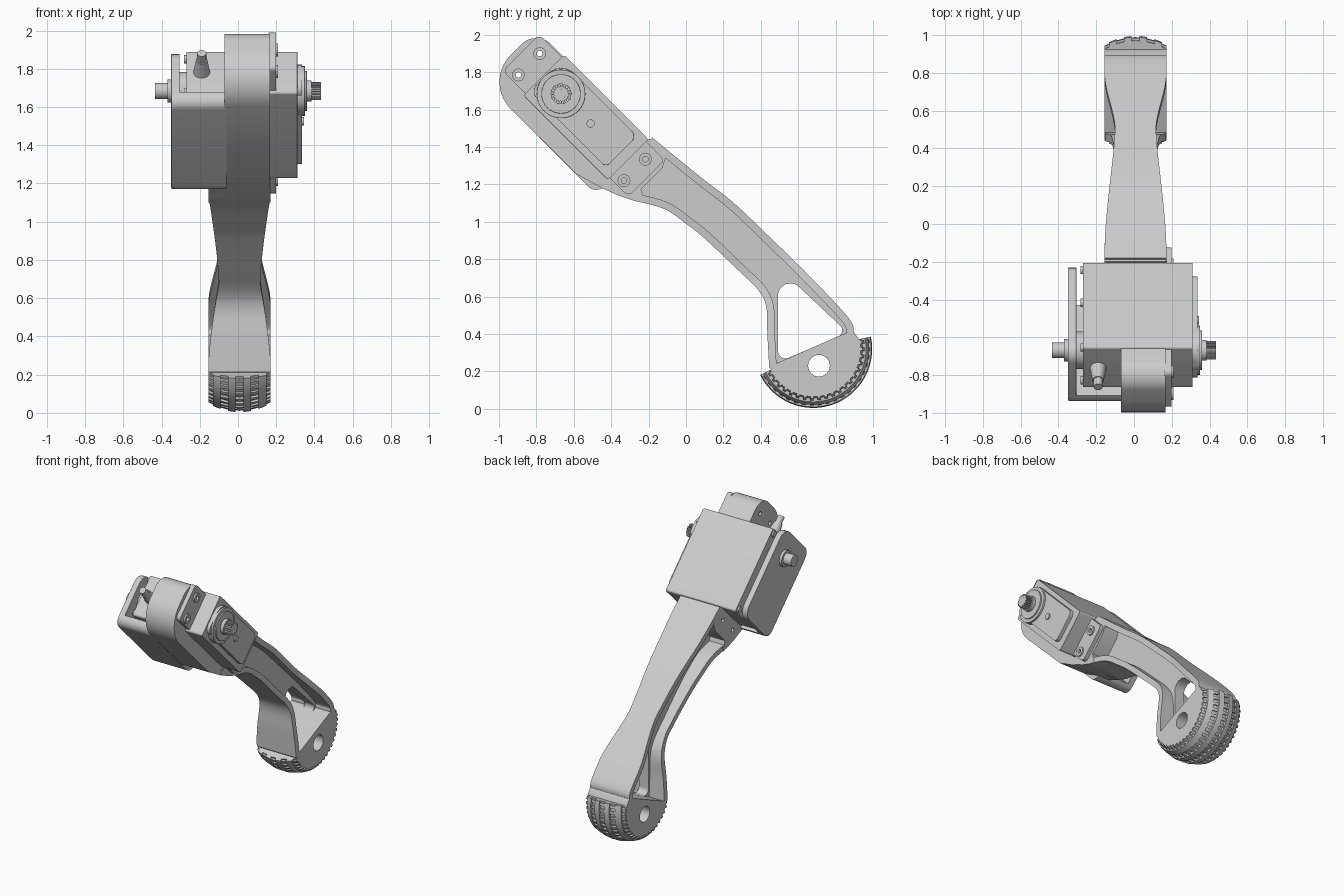
import bpy, bmesh, math
from mathutils import Matrix, Vector

if "Cube" in bpy.data.objects:
    bpy.data.objects.remove(bpy.data.objects["Cube"])

GREY = (0.604, 0.604, 0.604, 1)
grey = bpy.data.materials.new("plain grey")
grey.use_nodes = True
grey.diffuse_color = GREY
grey.node_tree.nodes["Principled BSDF"].inputs["Base Color"].default_value = GREY

S = math.sqrt(0.5)
CX = 0.008          # middle of the leg in x
HALF = 0.163        # half width of the leg


def uv(u, v):
    """Leg axes (u down the leg, v towards its back) to (y, z)."""
    return ((u + v) * S, (v - u) * S)


def finish(name, bm, bevel=0):
    bmesh.ops.remove_doubles(bm, verts=bm.verts, dist=1e-5)
    bmesh.ops.recalc_face_normals(bm, faces=bm.faces)
    me = bpy.data.meshes.new(name)
    bm.to_mesh(me)
    bm.free()
    me.materials.clear()
    me.materials.append(grey)
    ob = bpy.data.objects.new(name, me)
    bpy.context.collection.objects.link(ob)
    for o in bpy.context.selected_objects:
        o.select_set(False)
    ob.select_set(True)
    bpy.context.view_layer.objects.active = ob
    bpy.ops.object.shade_smooth_by_angle(angle=math.radians(32))
    if bevel:
        mod = ob.modifiers.new("soft edges", 'BEVEL')
        mod.width, mod.segments = bevel, 2
        mod.limit_method, mod.angle_limit = 'ANGLE', math.radians(60)
    return ob


def plate(name, loops, x0, x1, bevel=0):
    """Flat (y, z) outlines, first outer then holes, extruded along x."""
    cu = bpy.data.curves.new(name, 'CURVE')
    cu.dimensions, cu.fill_mode = '2D', 'BOTH'
    cu.extrude = (x1 - x0) / 2
    for loop in loops:
        sp = cu.splines.new('POLY')
        sp.points.add(len(loop) - 1)
        for p, (y, z) in zip(sp.points, loop):
            p.co = (y, z, 0, 1)
        sp.use_cyclic_u = True
    tmp = bpy.data.objects.new(name + " outline", cu)
    me = bpy.data.meshes.new_from_object(tmp)
    bm = bmesh.new()
    bm.from_mesh(me)
    for v in bm.verts:
        y, z, x = v.co
        v.co = (x + (x0 + x1) / 2, y, z)
    bpy.data.objects.remove(tmp)
    bpy.data.curves.remove(cu)
    bpy.data.meshes.remove(me)
    return finish(name, bm, bevel)


def rounded(pts, radii, n=8):
    """Polygon with a circular arc of the given radius at each corner."""
    out = []
    for i, r in enumerate(radii):
        p = Vector(pts[i])
        if not r:
            out.append(tuple(p))
            continue
        a = (Vector(pts[i - 1]) - p).normalized()
        b = (Vector(pts[(i + 1) % len(pts)]) - p).normalized()
        half = math.acos(a.dot(b)) / 2
        c = p + (a + b).normalized() * (r / math.sin(half))
        s = p + a * (r / math.tan(half)) - c
        e = p + b * (r / math.tan(half)) - c
        out += [tuple(c + s.lerp(e, k / n).normalized() * r) for k in range(n + 1)]
    return out


def uv_rect(u0, u1, v0, v1, radii):
    return rounded([uv(u0, v0), uv(u1, v0), uv(u1, v1), uv(u0, v1)], radii)


def circle(c, r, n=24):
    return [(c[0] + r * math.cos(2 * math.pi * k / n), c[1] + r * math.sin(2 * math.pi * k / n))
            for k in range(n)]


def spline(pts, n=6):
    """Smooth path through the points."""
    q = [Vector(p) for p in [pts[0]] + pts + [pts[-1]]]
    out = []
    for a, b, c, d in zip(q, q[1:], q[2:], q[3:]):
        for k in range(n):
            t = k / n
            out.append(0.5 * (2 * b + (c - a) * t + (2 * a - 5 * b + 4 * c - d) * t * t
                              + (3 * b - a - 3 * c + d) * t ** 3))
    return out + [q[-1]]


def half_width(p):
    """Leg narrows to a neck and flares again at the foot."""
    u = (p[0] - p[1]) * S
    t = (u + 1.05) / 0.81 if u < -0.24 else (0.13 - u) / 0.37
    t = min(max(t, 0), 1)
    return HALF - 0.055 * (0.4 * t + 0.6 * t * t * (3 - 2 * t))


def ribbon(name, path, thick):
    bm = bmesh.new()
    prev = None
    for i, p in enumerate(path):
        t = (path[min(i + 1, len(path) - 1)] - path[max(i - 1, 0)]).normalized()
        q = p + Vector((-t.y, t.x)) * thick
        w = half_width(p)
        ring = [bm.verts.new((CX + s * w, *c)) for c, s in ((p, -1), (p, 1), (q, 1), (q, -1))]
        if prev:
            for k in range(4):
                bm.faces.new((prev[k], prev[(k + 1) % 4], ring[(k + 1) % 4], ring[k]))
        else:
            bm.faces.new(ring)
        prev = ring
    bm.faces.new(prev)
    return finish(name, bm)


# Leg: front and back walls, thin web between them with a window
front = spline([(-.45, 1.18), (-.3, 1.12), (-.12, 1.07), (0, .99), (.1, .91), (.28, .74),
                (.39, .63), (.43, .54), (.435, .4), (.445, .22)])
back = spline([(-.18, 1.45), (.07, 1.245), (.25, 1.105), (.44, .925), (.66, .71),
               (.87, .485), (.895, .41)])
ribbon("leg_front_wall", front, 0.04)
ribbon("leg_back_wall", back, -0.04)
window = rounded([(.492, .757), (.863, .408), (.492, .248)], [.065, .035, .04])
inner = [p + Vector((.015, .015)) for p in front] + [p - Vector((.015, .015)) for p in reversed(back)]
plate("leg_web", [[tuple(p) for p in inner], window], CX - .04, CX + .04)

# Foot with axle hole
FOOT = Vector((.68, .32))
A0, A1 = math.radians(12), math.radians(-154)
arc = [(FOOT.x + .25 * math.cos(a), FOOT.y + .25 * math.sin(a))
       for a in (A0 + (A1 - A0) * k / 40 for k in range(41))]
plate("foot", [[(.445, .225), (.5, .25), (.85, .404), (.895, .415)] + arc,
               circle((.711, .23), .058, 32)], CX - HALF, CX + HALF)


# Crowned sole with rings and cross bars
def sweep(bm, profile, a0, a1, steps):
    prev = None
    for k in range(steps + 1):
        a = a0 + (a1 - a0) * k / steps
        ring = [bm.verts.new((CX + x, FOOT.x + r * math.cos(a), FOOT.y + r * math.sin(a)))
                for x, r in profile]
        n = len(ring)
        if prev:
            for j in range(n):
                bm.faces.new((prev[j], prev[(j + 1) % n], ring[(j + 1) % n], ring[j]))
        else:
            bm.faces.new(ring)
        prev = ring
    bm.faces.new(prev)


def crown(x, lift=0):
    return (x, .297 - 1.7 * x * x + lift)


def band(x0, x1, lift, depth, n=10):
    xs = [x0 + (x1 - x0) * k / n for k in range(n + 1)]
    return [crown(x, lift) for x in xs] + [crown(x, -depth) for x in reversed(xs)]


bm = bmesh.new()
sweep(bm, [(-.158, .2)] + [crown(-.158 + .0316 * k) for k in range(11)] + [(.158, .2)], A0, A1, 48)
for x in (-.12, -.04, .04, .12):
    sweep(bm, band(x - .02, x + .02, .019, .02, 2), A0, A1, 48)
BARS = 20
for k in range(BARS):
    a = A0 + (A1 - A0) * (k + .25) / BARS
    sweep(bm, band(-.163, .163, .012, .02), a, a + (A1 - A0) * .45 / BARS, 2)
finish("sole_tread", bm)

# Frame around the motor, with screw holes
screws = [uv(u, v) for u in (-1.896, -1.097) for v in (.628, .79)]
holes = [circle(c, .015, 12) for c in screws]
top_end = rounded([uv(-1.8, .868), uv(-2.0, .868), uv(-2.0, .47), uv(-1.3, .473)], [0, .11, .2, 0])
plate("motor_frame", [top_end + [(-.53, 1.225), (-.45, 1.18), (-.36, 1.14), (-.3, 1.12),
                                 uv(-1.02, .6), uv(-1.02, .868)]] + holes, -.07, .167)
plate("hip_block", [[(-.43, 1.21), (-.36, 1.14), (-.27, 1.11), (-.22, 1.1), uv(-1.0, .66),
                     uv(-1.0, .82), (-.1, 1.37), (-.18, 1.44), uv(-1.16, .88)]] + holes[2:],
      CX - HALF, .169)

# Side bracket: plate and lower wall
plate("bracket_plate", [uv_rect(-1.83, -1.15, .47, .87, [.08] * 4)], -.35, -.305, .012)
plate("bracket_wall", [uv_rect(-1.83, -1.15, .47, .545, [.06, .06, 0, 0])], -.348, -.06)

# Motor body, mounting ears and cover
plate("motor_body", [uv_rect(-1.80, -1.16, .57, .877, [.015] * 4)], -.27, .31, .006)
plate("motor_ears", [uv_rect(-1.97, -1.02, .585, .86, [.03] * 4)] + holes, .16, .198)
for i, c in enumerate(screws):
    plate("ear_screw_%d" % (i + 1), [circle(c, .034), circle(c, .015, 12)], .19, .21)
plate("motor_cover", [uv_rect(-1.79, -1.215, .61, .845, [.05, .03, .04, .1])], .3, .336, .006)
plate("cover_pin", [circle((-.51, 1.525), .022, 16)], .33, .345)

# Drive shaft, stepped collars and toothed gear
AXIS = uv(-1.663, .718)
for name, r, x0, x1 in (("collar_outer", .13, .3, .35), ("collar_middle", .105, .34, .36),
                        ("collar_inner", .055, .35, .385), ("shaft_tip", .025, .38, .435),
                        ("pivot_boss", .1, -.31, -.265), ("pivot_flange", .06, -.37, -.345),
                        ("pivot_knob", .042, -.435, -.36)):
    plate(name, [circle(AXIS, r, 40)], x0, x1, .004)
teeth = [(AXIS[0] + r * math.cos(a), AXIS[1] + r * math.sin(a))
         for k in range(20) for r, o in ((.048, 0), (.048, .4), (.039, .5), (.039, .9))
         for a in [(k + o) * math.pi / 10]]
plate("drive_gear", [teeth, circle(AXIS, .025)], .385, .435)

# Case screws on the closed side of the motor
for i, (u, v) in enumerate([(a, b) for a in (-1.77, -1.19) for b in (.6, .845)]):
    plate("case_screw_%d" % (i + 1), [circle(uv(u, v), .022, 16)], -.283, -.26)

# Cable sleeve leaving the motor end
for name, u0, u1, r0, r1 in (("cable_sleeve", -1.79, -1.89, .045, .03), ("cable", -1.88, -1.94, .024, .024)):
    bm = bmesh.new()
    y, z = uv((u0 + u1) / 2, .72)
    rot = Vector((0, -S, S)).to_track_quat('Z', 'Y').to_matrix().to_4x4()
    bmesh.ops.create_cone(bm, cap_ends=True, segments=16, radius1=r0, radius2=r1, depth=u0 - u1,
                          matrix=Matrix.Translation((-.19, y, z)) @ rot)
    finish(name, bm)
